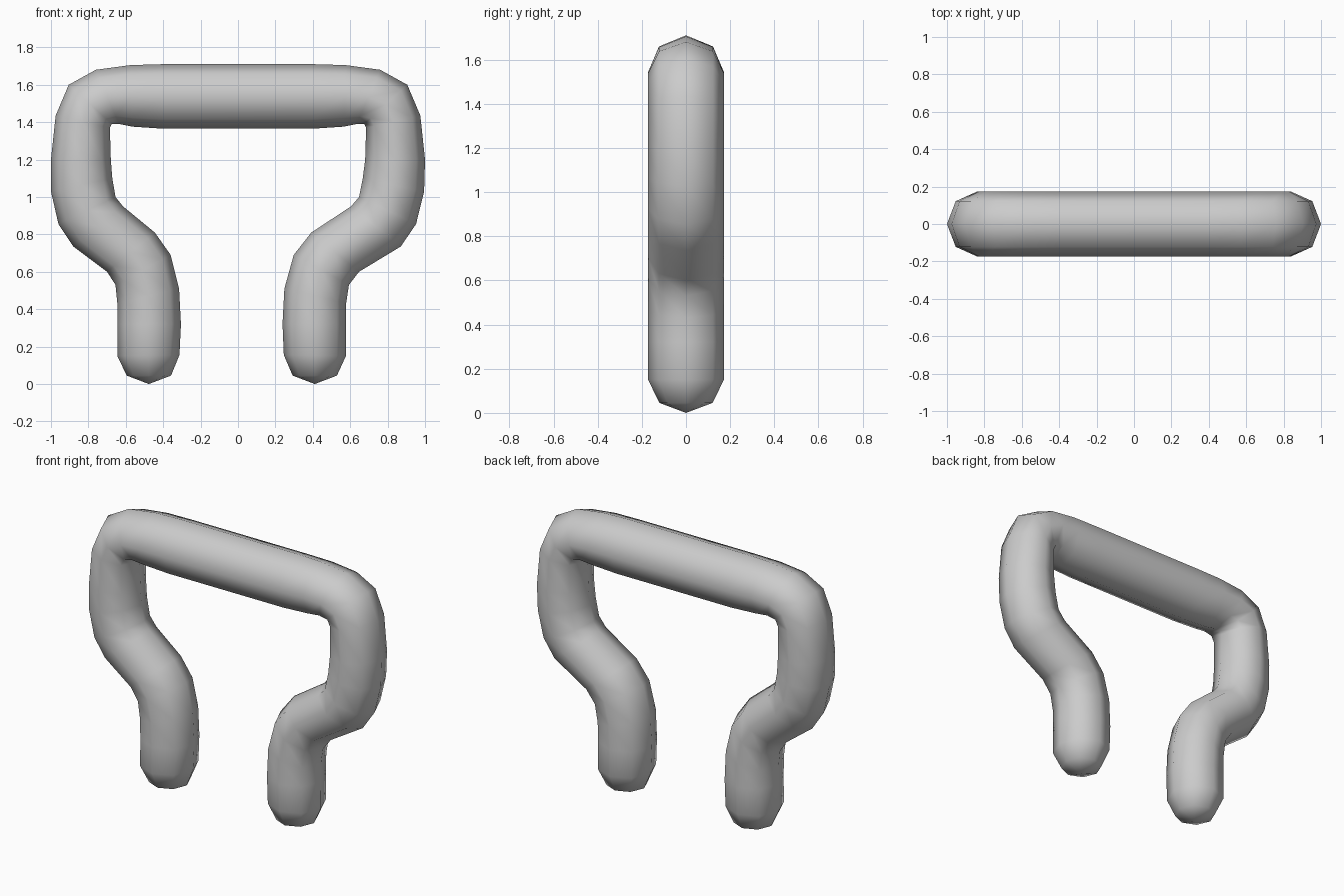
import bpy, bmesh, math
from mathutils import Vector

if "Cube" in bpy.data.objects:
    bpy.data.objects.remove(bpy.data.objects["Cube"])

SIDES = 8
RADIUS = 0.173

# Left half, foot to bar: outer x, outer z, inner x, inner z, inward offset of the left
# leg relative to the right one
HALF = [
    (-0.595, 0.045, -0.358, 0.045, 0.066),
    (-0.645, 0.15, -0.313, 0.155, 0.068),
    (-0.645, 0.32, -0.305, 0.32, 0.067),
    (-0.645, 0.43, -0.315, 0.51, 0.067),
    (-0.655, 0.53, -0.36, 0.69, 0.062),
    (-0.70, 0.60, -0.445, 0.81, 0.053),
    (-0.88, 0.735, -0.615, 0.95, 0.010),
    (-0.96, 0.855, -0.655, 1.00, 0.008),
    (-1.0, 1.03, -0.672, 1.10, 0.005),
    (-1.0, 1.20, -0.68, 1.20, 0.0),
    (-0.975, 1.435, -0.685, 1.37, 0.0),
    (-0.905, 1.60, -0.675, 1.39, 0.0),
    (-0.76, 1.68, -0.635, 1.39, 0.0),
    (-0.575, 1.705, -0.565, 1.376, 0.0),
    (-0.40, 1.71, -0.40, 1.365, 0.0),
]
left = [(ox, oz, ix, iz) for ox, oz, ix, iz, _ in HALF]
right = [(-ox - s, oz, -ix - s, iz) for ox, oz, ix, iz, s in reversed(HALF)]
rings = left + right

bm = bmesh.new()


def add_ring(ox, oz, ix, iz, depth):
    """Octagonal section spanning the outer and inner edge of the tube."""
    outer, inner = Vector((ox, 0, oz)), Vector((ix, 0, iz))
    mid, half = (outer + inner) / 2, (outer - inner) / 2
    verts = []
    for k in range(SIDES):
        a = 2 * math.pi * k / SIDES
        p = mid + half * math.cos(a) + Vector((0, depth * math.sin(a), 0))
        verts.append(bm.verts.new(p))
    return verts


# Tube wall
last = len(rings) - 1
loops = [add_ring(*r, 0.12 if i in (0, last) else RADIUS)
         for i, r in enumerate(rings)]
for a, b in zip(loops, loops[1:]):
    for k in range(SIDES):
        n = (k + 1) % SIDES
        bm.faces.new((a[k], a[n], b[n], b[k]))

# Rounded foot tips
for loop in (loops[0], loops[-1]):
    x = sum(v.co.x for v in loop) / SIDES
    tip = bm.verts.new((x, 0, 0.0))
    for k in range(SIDES):
        bm.faces.new((loop[k], loop[(k + 1) % SIDES], tip))

bmesh.ops.recalc_face_normals(bm, faces=bm.faces[:])
mesh = bpy.data.meshes.new("bent_tube_handle")
bm.to_mesh(mesh)
bm.free()
for poly in mesh.polygons:
    poly.use_smooth = True
handle = bpy.data.objects.new("bent_tube_handle", mesh)
bpy.context.collection.objects.link(handle)
